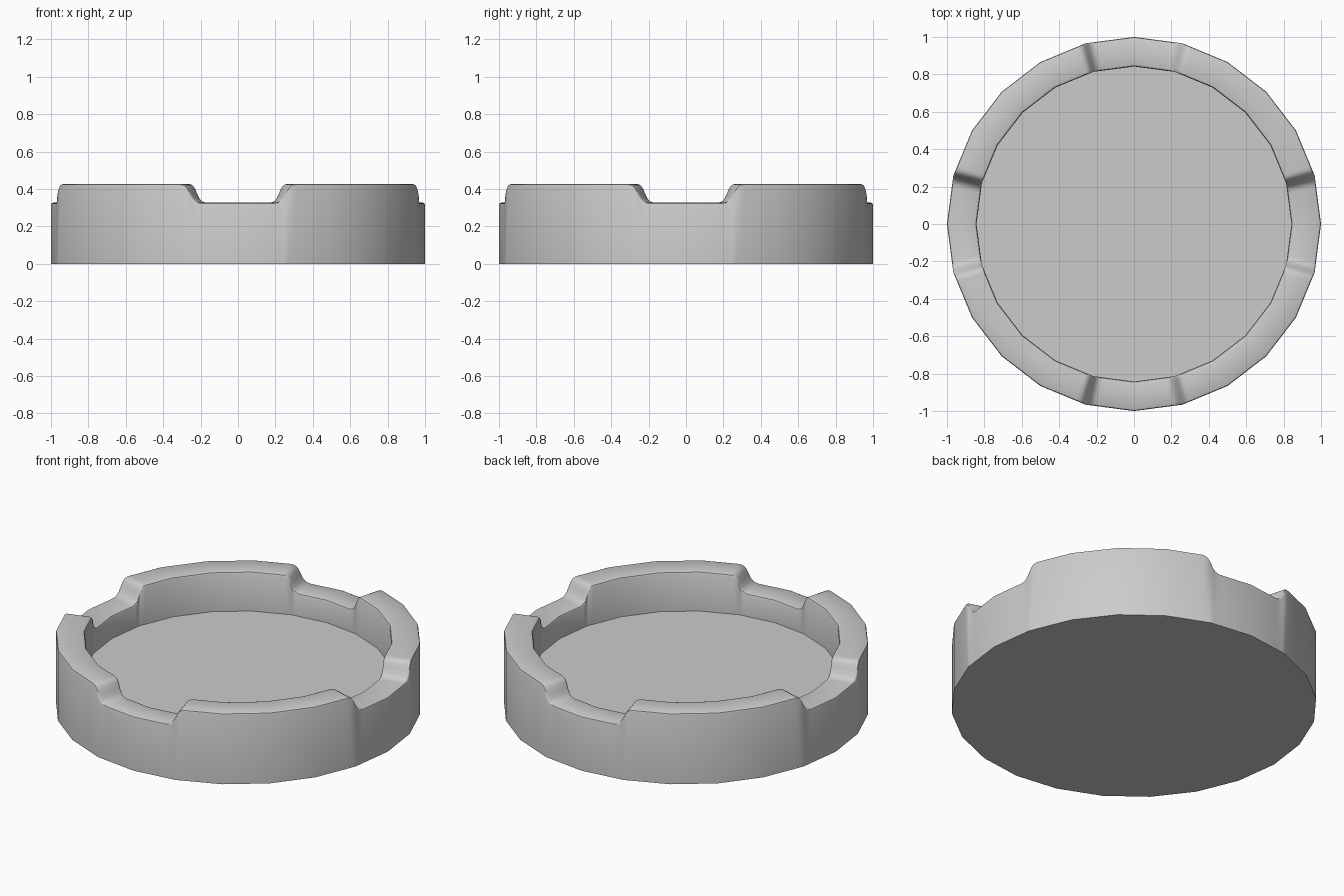
import bpy, bmesh
from math import radians, sin, cos, pi

if "Cube" in bpy.data.objects:
    bpy.data.objects.remove(bpy.data.objects["Cube"])

SIDES = 24
STEP = 360 / SIDES
TOP, NOTCH, FLOOR = 0.427, 0.327, 0.19

# S-curve of each notch flank: (degrees from notch centre, height fraction)
FLANK = [(11.3, 0), (12.4, 0.03), (13.3, 0.1), (14.1, 0.25), (15, 0.52),
         (15.7, 0.77), (16.4, 0.91), (17.2, 0.98), (18.2, 1)]


def stations():
    """Angles and rim heights around the dish, four notches."""
    out = []
    for q in range(4):
        half = FLANK + [(30, 1), (45, 1)]
        quarter = [(-a, h) for a, h in reversed(half[:-1])] + [(0, 0)] + half
        out += [(a + 90 * q, NOTCH + (TOP - NOTCH) * h) for a, h in quarter]
    return out


def section(h):
    """Wall cross-section (radius, z) with rounded rim edges."""
    return [(1.0, 0.0), (1.0, h - 0.012), (0.997, h - 0.004), (0.989, h),
            (0.857, h), (0.846, h - 0.004), (0.842, h - 0.012), (0.842, FLOOR)]


# Dish: faceted wall with notched rim, closed base and recessed floor
bm = bmesh.new()
rings = []
for deg, h in stations():
    a = radians(deg)
    local = radians((deg % STEP) - STEP / 2)
    k = cos(pi / SIDES) / cos(local)      # keep points on the 24-sided outline
    rings.append([bm.verts.new((r * k * cos(a), r * k * sin(a), z))
                  for r, z in section(h)])

for i, ring in enumerate(rings):
    nxt = rings[(i + 1) % len(rings)]
    for j in range(len(ring) - 1):
        bm.faces.new((ring[j], nxt[j], nxt[j + 1], ring[j + 1]))
bm.faces.new([r[0] for r in reversed(rings)])
bm.faces.new([r[-1] for r in rings])
bmesh.ops.recalc_face_normals(bm, faces=bm.faces[:])

mesh = bpy.data.meshes.new("notched_dish")
bm.to_mesh(mesh)
bm.free()
dish = bpy.data.objects.new("notched_dish", mesh)
bpy.context.collection.objects.link(dish)
bpy.context.view_layer.objects.active = dish
dish.select_set(True)
bpy.ops.object.shade_smooth_by_angle(angle=radians(40))
